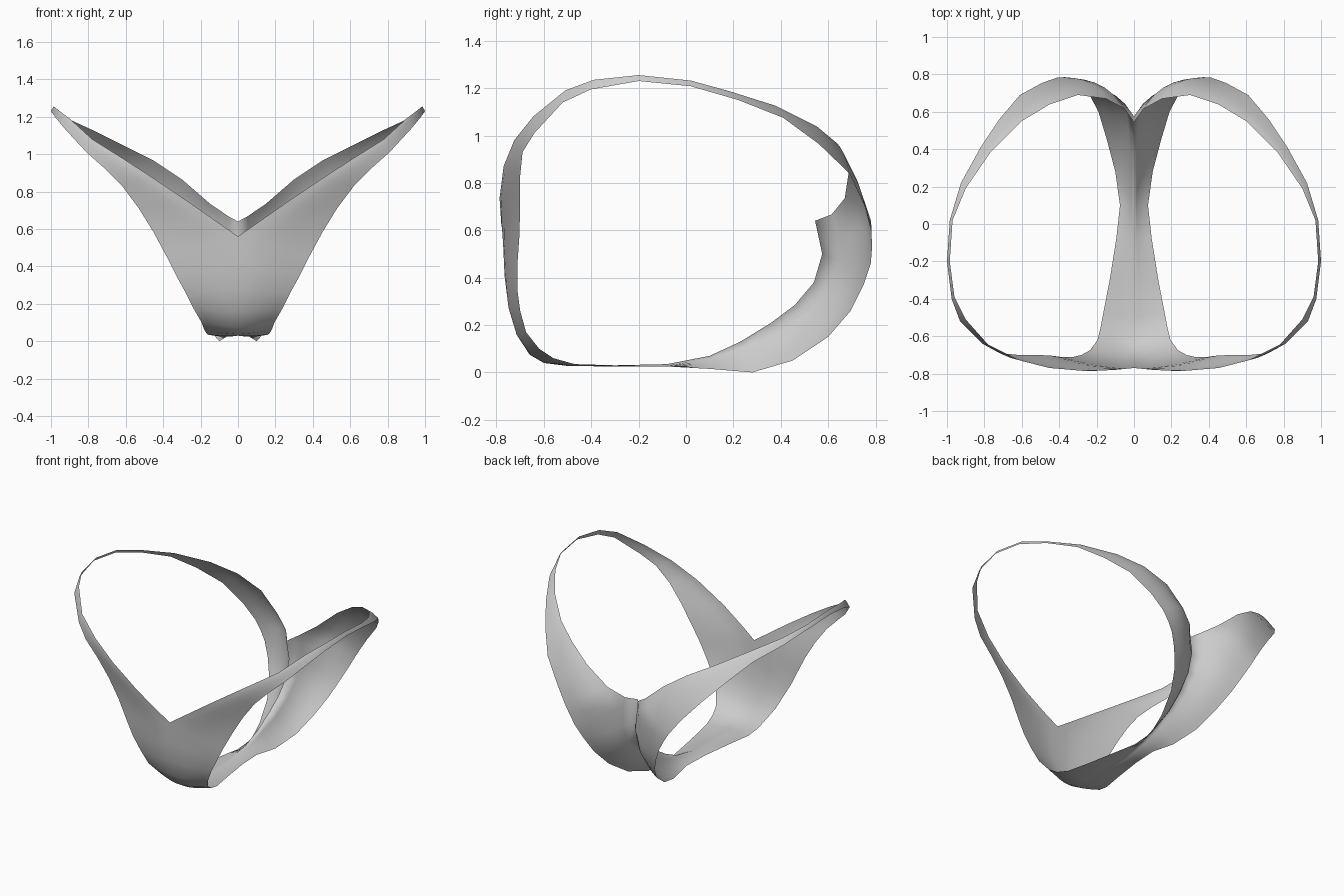
import bpy, bmesh, math
from mathutils import Vector

# Half garment is a band around one leg opening, then mirrored.
# Outer loop: crotch centre line, front centre, waist edge, back centre.
OUTER = [
    (0, .1, .07), (0, -.08, .035), (0, -.3, .03), (0, -.5, .03), (0, -.6, .04),
    (0, -.66, .075), (0, -.715, .16), (0, -.75, .28), (0, -.765, .42), (0, -.77, .56),
    (.1, -.78, .63), (.25, -.787, .735), (.45, -.77, .87), (.62, -.725, .98),
    (.78, -.645, 1.08), (.9, -.51, 1.19), (.96, -.39, 1.235), (.985, -.2, 1.255),
    (.97, .02, 1.232), (.9, .19, 1.185), (.77, .38, 1.125), (.6, .55, 1.04),
    (.45, .64, .965), (.3, .69, .865), (.15, .67, .735), (.05, .615, .667),
    (0, .545, .64), (0, .575, .5), (0, .54, .38), (0, .46, .285), (0, .36, .21),
    (0, .23, .13),
]
# Leg opening edge, point for point with the outer loop
LEG = [
    (.075, .1, .015), (.095, -.08, .025), (.13, -.3, .03), (.163, -.47, .035),
    (.18, -.56, .06), (.195, -.62, .1), (.235, -.675, .17), (.28, -.7, .26),
    (.33, -.712, .35), (.38, -.712, .45), (.45, -.703, .58), (.53, -.7, .71),
    (.62, -.7, .83), (.72, -.69, .93), (.81, -.64, 1.01), (.93, -.52, 1.14),
    (.975, -.4, 1.195), (1, -.2, 1.23), (.985, .02, 1.208), (.925, .22, 1.15),
    (.82, .41, 1.075), (.72, .56, .965), (.61, .69, .84), (.49, .755, .7),
    (.41, .783, .59), (.37, .785, .525), (.335, .78, .46), (.29, .75, .37),
    (.24, .695, .26), (.19, .6, .15), (.145, .45, .05), (.1, .28, 0),
]
COLS = 6

bm = bmesh.new()
rows = []
for o, l in zip(OUTER, LEG):
    o, l = Vector(o), Vector(l)
    mid = (o + l) / 2
    out = Vector((0, mid.y, mid.z - .6)).normalized()
    # fuller curve over the seat, nearly flat elsewhere
    full = .15 if mid.y > .3 and o.x < .2 else .04
    bulge = full * (l - o).length
    row = []
    for c in range(COLS + 1):
        t = c / COLS
        s = math.sin(math.pi * t ** .75)
        row.append(bm.verts.new(o.lerp(l, t) + out * bulge * s))
    rows.append(row)
for i, a in enumerate(rows):
    b = rows[(i + 1) % len(rows)]
    for c in range(COLS):
        bm.faces.new((a[c], a[c + 1], b[c + 1], b[c]))
bmesh.ops.recalc_face_normals(bm, faces=bm.faces)
bm.normal_update()
# make the front panel face outward
front = min(bm.faces, key=lambda f: f.calc_center_median().y)
if front.normal.y > 0:
    bmesh.ops.reverse_faces(bm, faces=bm.faces)

me = bpy.data.meshes.new("brief")
bm.to_mesh(me)
bm.free()
brief = bpy.data.objects.new("brief", me)
bpy.context.collection.objects.link(brief)

fabric = bpy.data.materials.new("light grey fabric")
fabric.diffuse_color = (.6, .6, .6, 1)
me.materials.append(fabric)

# Other half
mirror = brief.modifiers.new("mirror", "MIRROR")
mirror.use_clip = True
mirror.merge_threshold = .001

bpy.context.view_layer.objects.active = brief
brief.select_set(True)
bpy.ops.object.shade_smooth_by_angle(angle=math.radians(60))
